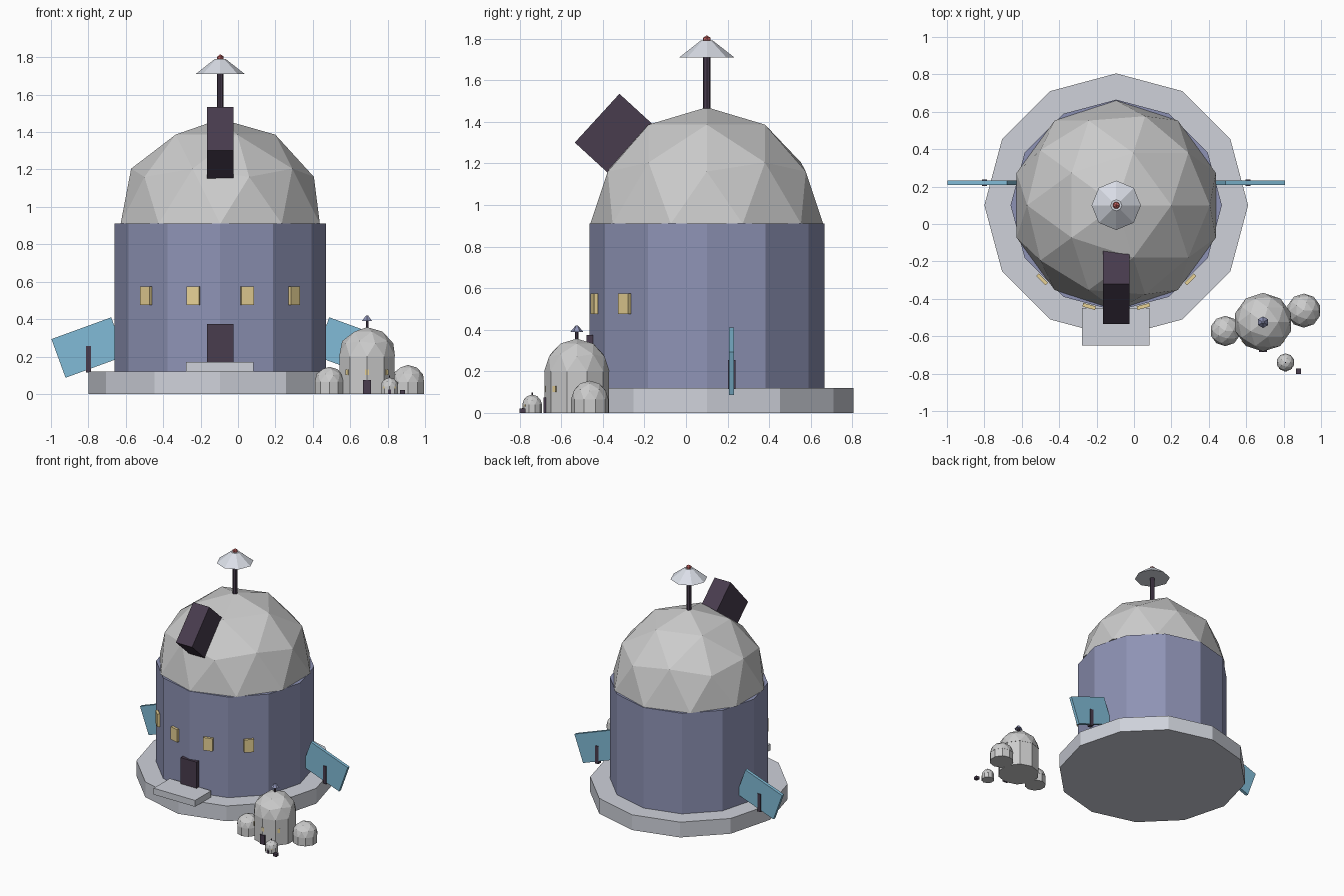
import bpy, bmesh
from math import sin, cos, radians
from mathutils import Matrix, Vector

if "Cube" in bpy.data.objects:
    bpy.data.objects.remove(bpy.data.objects["Cube"])

CX, CY = -0.095, 0.10   # centre of the main building


def mat(name, r, g, b):
    m = bpy.data.materials.new(name)
    m.diffuse_color = (r, g, b, 1)
    m.use_nodes = True
    m.node_tree.nodes["Principled BSDF"].inputs["Base Color"].default_value = m.diffuse_color
    return m


BLUE = mat("wall_blue", 0.27, 0.29, 0.46)
STONE = mat("pale_stone", 0.62, 0.64, 0.70)
DARK = mat("dark_metal", 0.065, 0.045, 0.075)
GLOW = mat("window_yellow", 0.80, 0.64, 0.30)
PANEL = mat("panel_blue", 0.22, 0.50, 0.68)
DISH = mat("dish_white", 0.70, 0.73, 0.80)
RED = mat("lamp_red", 0.55, 0.12, 0.12)


def finish(name, bm, loc, m, rot=None):
    me = bpy.data.meshes.new(name)
    bm.to_mesh(me)
    bm.free()
    ob = bpy.data.objects.new(name, me)
    bpy.context.collection.objects.link(ob)
    ob.location = loc
    if rot:
        ob.rotation_euler = rot
    if m:
        me.materials.append(m)
    return ob


def cone(name, x, y, z0, z1, r0, r1, n, m=None):
    bm = bmesh.new()
    bmesh.ops.create_cone(bm, cap_ends=True, segments=n, radius1=r0, radius2=r1, depth=z1 - z0)
    return finish(name, bm, (x, y, (z0 + z1) / 2), m)


def box(name, loc, size, m=None, rot=None):
    bm = bmesh.new()
    bmesh.ops.create_cube(bm, size=1)
    bmesh.ops.scale(bm, vec=size, verts=bm.verts)
    return finish(name, bm, loc, m, rot)


def ball(name, loc, r, sub, m=None, half=False):
    bm = bmesh.new()
    bmesh.ops.create_icosphere(bm, subdivisions=sub, radius=r)
    if half:
        low = [v for v in bm.verts if v.co.z < -r * 0.01]
        bmesh.ops.delete(bm, geom=low, context='VERTS')
        bmesh.ops.holes_fill(bm, edges=[e for e in bm.edges if e.is_boundary], sides=0)
    return finish(name, bm, loc, m)


def windows(name, x, y, z, r, angles, size):
    # angles measured from the front, positive to the right
    for i, a in enumerate(angles):
        t = radians(a)
        box(f"{name}_{i + 1}", (x + r * sin(t), y - r * cos(t), z), size, GLOW, (0, 0, t))


def hut(name, x, y, r, wall):
    # ten sided wall topped with a faceted half dome
    cone(name + "_wall", x, y, 0, wall, r * 0.985, r * 0.985, 10)
    ball(name + "_dome", (x, y, wall), r, 2, None, True)


# main building
cone("base", CX, CY, 0, 0.12, 0.705, 0.705, 12, STONE)
cone("main_wall", CX, CY, 0.12, 0.91, 0.565, 0.565, 12, BLUE)
ball("main_dome", (CX, CY, 0.91), 0.56, 2, None, True)
box("step", (CX - 0.003, -0.55, 0.145), (0.36, 0.20, 0.05), STONE)
box("door", (CX, -0.455, 0.2475), (0.14, 0.045, 0.255), DARK)
windows("window", CX, CY, 0.525, 0.56, (-45, -15, 15, 45), (0.07, 0.02, 0.10))

# telescope housing, tilted out of the dome
tilt = radians(47.5)
out = Vector((0, -sin(tilt), cos(tilt)))
depth = 0.32
face_centre = Vector((CX, -0.4275, 1.4175))
box("telescope", face_centre - out * depth / 2, (0.14, 0.318, depth), DARK, (tilt, 0, 0))

# mast, dish and lamp
cone("mast", CX, CY, 1.42, 1.73, 0.018, 0.018, 8, DARK)
cone("dish", CX, CY, 1.71, 1.79, 0.132, 0.03, 8, DISH)
ball("lamp", (CX, CY, 1.795), 0.021, 1, RED)

# side panels on posts
for side, label in ((-1, "left"), (1, "right")):
    px = CX + side * 0.705
    box("panel_" + label, (px, 0.22, 0.248), (0.34, 0.024, 0.22), PANEL, (0, side * radians(20), 0))
    box("panel_post_" + label, (px, 0.22, 0.185), (0.028, 0.034, 0.14), DARK)

# small outpost
MX, MY = 0.69, -0.525
hut("outpost", MX, MY, 0.157, 0.20)
box("outpost_door", (MX, MY - 0.15, 0.037), (0.042, 0.02, 0.074), DARK)
windows("outpost_window", MX, MY, 0.115, 0.148, (-45, 0, 45), (0.02, 0.012, 0.03))
cone("outpost_mast", MX, MY, 0.34, 0.405, 0.008, 0.008, 6, DARK)
cone("outpost_dish", MX, MY, 0.39, 0.42, 0.031, 0.006, 6, BLUE)

# side huts
hut("left_hut", 0.488, -0.572, 0.081, 0.064)
hut("right_hut", 0.908, -0.463, 0.091, 0.064)

# tiny hut and its marker
TX, TY = 0.81, -0.74
hut("tiny_hut", TX, TY, 0.048, 0.04)
box("tiny_door", (TX, TY - 0.046, 0.012), (0.014, 0.006, 0.024), DARK)
windows("tiny_window", TX, TY, 0.035, 0.045, (-40, 40), (0.008, 0.005, 0.01))
cone("tiny_mast", TX, TY, 0.08, 0.098, 0.003, 0.003, 6, DARK)
box("tiny_marker", (0.88, -0.787, 0.011), (0.028, 0.03, 0.022), DARK)
